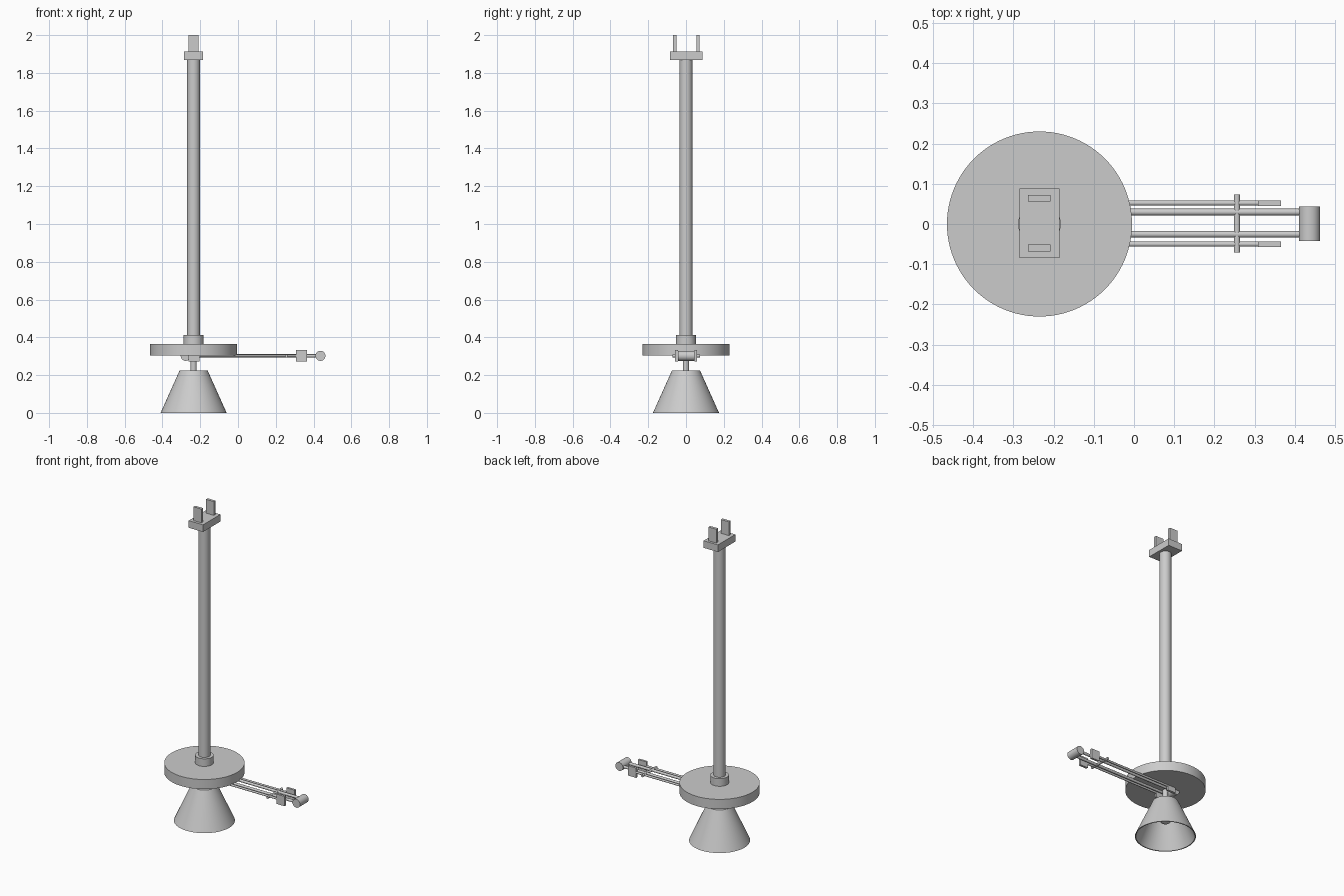
import bpy, bmesh, math

if "Cube" in bpy.data.objects:
    bpy.data.objects.remove(bpy.data.objects["Cube"])

AX = -0.235   # x of the main upright axis
RZ = 0.302    # height of the side arm

grey = bpy.data.materials.new("plain_grey")
grey.diffuse_color = (0.6, 0.6, 0.6, 1)
grey.use_nodes = True
grey.node_tree.nodes["Principled BSDF"].inputs["Base Color"].default_value = grey.diffuse_color


def finish(ob, name, smooth=False):
    ob.name = name
    ob.data.name = name
    ob.data.materials.append(grey)
    if smooth:
        bpy.ops.object.shade_smooth_by_angle(angle=math.radians(35))
    return ob


def box(name, x0, x1, y0, y1, z0, z1):
    bpy.ops.mesh.primitive_cube_add(size=1, location=((x0+x1)/2, (y0+y1)/2, (z0+z1)/2))
    ob = bpy.context.object
    ob.scale = (x1-x0, y1-y0, z1-z0)
    bpy.ops.object.transform_apply(location=False, rotation=False, scale=True)
    return finish(ob, name)


def rod(name, axis, a, b, r, c, n=32):
    """Cylinder along an axis from a to b; c holds the other two coordinates."""
    m = (a+b)/2
    loc = {'x': (m, c[0], c[1]), 'y': (c[0], m, c[1]), 'z': (c[0], c[1], m)}[axis]
    rot = {'x': (0, math.pi/2, 0), 'y': (math.pi/2, 0, 0), 'z': (0, 0, 0)}[axis]
    bpy.ops.mesh.primitive_cylinder_add(vertices=n, radius=r, depth=b-a, location=loc, rotation=rot)
    return finish(bpy.context.object, name, True)


def lathe(name, profile, n=64):
    """Spin a list of (radius, z) points about the main axis."""
    bm = bmesh.new()
    vs = [bm.verts.new((r, 0, z)) for r, z in profile]
    es = [bm.edges.new(p) for p in zip(vs, vs[1:])]
    bmesh.ops.spin(bm, geom=vs+es, axis=(0, 0, 1), cent=(0, 0, 0), angle=2*math.pi, steps=n)
    bmesh.ops.remove_doubles(bm, verts=bm.verts, dist=1e-5)
    bmesh.ops.recalc_face_normals(bm, faces=bm.faces)
    me = bpy.data.meshes.new(name)
    bm.to_mesh(me)
    bm.free()
    ob = bpy.data.objects.new(name, me)
    ob.location.x = AX
    bpy.context.collection.objects.link(ob)
    bpy.ops.object.select_all(action='DESELECT')
    ob.select_set(True)
    bpy.context.view_layer.objects.active = ob
    return finish(ob, name, True)


# Hollow cone shade with a bulb inside
lathe("shade", [(0, 0.225), (0.074, 0.225), (0.175, 0), (0.169, 0), (0.069, 0.219), (0, 0.219)])
R, cz = 0.04, 0.125
bulb = [(R*math.sin(t), cz-R*math.cos(t)) for t in (math.radians(a) for a in range(0, 151, 15))]
lathe("bulb", bulb + [(0.018, 0.175), (0.018, 0.219), (0, 0.219)], 32)

# Upright: stem, disc, collar, tube
rod("stem", 'z', 0.22, 0.31, 0.016, (AX, 0))
rod("disc", 'z', 0.304, 0.365, 0.23, (AX, 0), 96)
rod("collar", 'z', 0.365, 0.413, 0.053, (AX, 0), 48)
rod("tube", 'z', 0.413, 1.87, 0.034, (AX, 0), 48)

# Top block with two prongs
box("top_block", -0.285, -0.185, -0.085, 0.088, 1.868, 1.913)
for i, y in enumerate((-0.06, 0.064)):
    box(f"prong_{i}", -0.263, -0.208, y-0.0085, y+0.0085, 1.913, 2.0)

# Side arm: two inner rods between end rollers, two outer rods between plates
for i, y in enumerate((-0.0255, 0.0295)):
    rod(f"inner_rod_{i}", 'x', -0.28, 0.43, 0.0085, (y, RZ), 20)
for i, y in enumerate((-0.05, 0.052)):
    rod(f"outer_rod_{i}", 'x', -0.215, 0.315, 0.0065, (y, RZ), 20)
    for j, x in enumerate((-0.262, 0.308)):
        box(f"plate_{i}_{j}", x, x+0.057, y-0.007, y+0.007, 0.271, 0.333)
for i, x in enumerate((-0.277, 0.4365)):
    rod(f"roller_{i}", 'y', -0.042, 0.044, 0.0265, (x, RZ), 40)
rod("cross_rod", 'y', -0.071, 0.073, 0.008, (0.256, RZ), 20)
